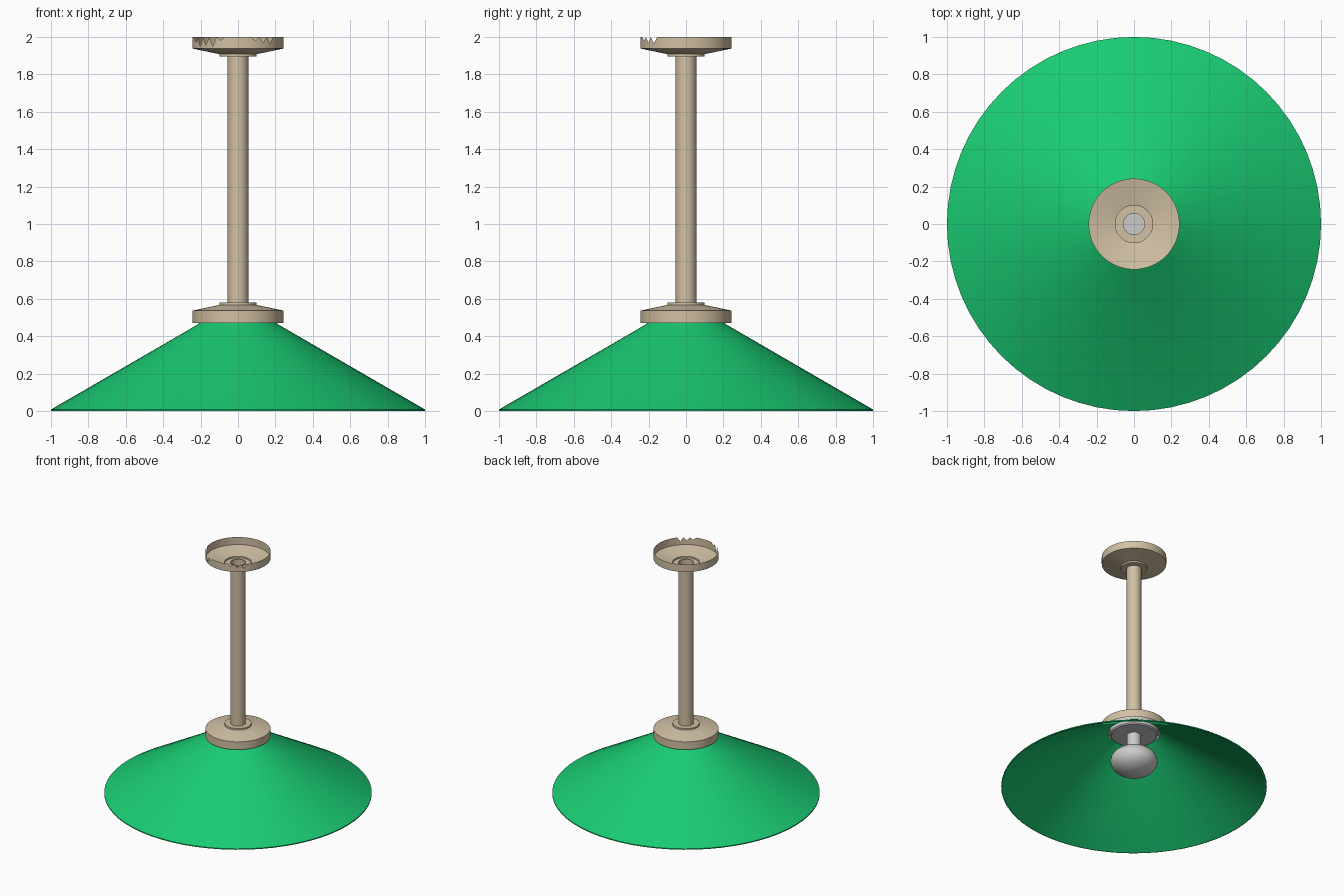
import bpy, bmesh, math

if "Cube" in bpy.data.objects:
    bpy.data.objects.remove(bpy.data.objects["Cube"])

SEG = 64


def material(name, color):
    m = bpy.data.materials.new(name)
    m.diffuse_color = color
    m.use_nodes = True
    m.node_tree.nodes["Principled BSDF"].inputs["Base Color"].default_value = m.diffuse_color
    return m


TAN = material("tan_metal", (0.64, 0.53, 0.37, 1))
GREEN = material("green_enamel", (0.01, 0.60, 0.17, 1))


def lathe(name, profile, mat=None, seg=SEG, closed=False, notches=None):
    """Revolve (radius, z) points around z; radius 0 makes a pole."""
    bm = bmesh.new()
    rings = []
    for r, z in profile:
        if r == 0:
            rings.append([bm.verts.new((0, 0, z))] * seg)
        else:
            rings.append([bm.verts.new((r * math.cos(2 * math.pi * i / seg),
                                        r * math.sin(2 * math.pi * i / seg), z))
                          for i in range(seg)])
    pairs = list(zip(rings, rings[1:]))
    if closed:
        pairs.append((rings[-1], rings[0]))
    for a, b in pairs:
        for i in range(seg):
            j = (i + 1) % seg
            quad = list(dict.fromkeys((a[i], a[j], b[j], b[i])))
            bm.faces.new(quad)
    # broken rim: pull single rim points down
    for i, depth in (notches or {}).items():
        rings[-1][i].co.z -= depth
    bmesh.ops.recalc_face_normals(bm, faces=bm.faces)
    me = bpy.data.meshes.new(name)
    bm.to_mesh(me)
    bm.free()
    ob = bpy.data.objects.new(name, me)
    bpy.context.collection.objects.link(ob)
    if mat:
        me.materials.append(mat)
    bpy.ops.object.select_all(action='DESELECT')
    ob.select_set(True)
    bpy.context.view_layer.objects.active = ob
    bpy.ops.object.shade_smooth_by_angle(angle=math.radians(30))
    return ob


# Conical shade, thin shell with an open top
lathe("shade", [(0.99, 0), (1.0, 0), (1.0, 0.008), (0.22, 0.46), (0.20, 0.475),
                (0.195, 0.468), (0.215, 0.452)], GREEN, closed=True)

# Matching cups: one over the shade, one flipped at the ceiling
cup = [(0.056, 0.58), (0.10, 0.58), (0.10, 0.567), (0.243, 0.537), (0.243, 0.472)]
lathe("shade_cap", cup, TAN)
ceiling = [(r, 2.475 - z) for r, z in cup[:-1]] + [(0.243, 2.0)]
lathe("ceiling_cup", ceiling, TAN,
      notches={36: 0.03, 38: 0.05, 40: 0.045, 42: 0.05, 44: 0.02,
               52: 0.02, 54: 0.03, 56: 0.035})

# Hollow rod
lathe("rod", [(0.056, 0.565), (0.056, 1.905)], TAN, seg=32)

# Lamp holder and flattened bulb under the shade
lathe("lamp_holder", [(0, 0.525), (0.18, 0.525), (0.18, 0.455), (0.17, 0.447), (0, 0.447)])
lathe("bulb_neck", [(0.053, 0.45), (0.053, 0.31)], seg=32)
N = 14
lathe("bulb", [(0.178 * math.sin(math.pi * k / N) if 0 < k < N else 0,
                0.223 + 0.113 * math.cos(math.pi * k / N)) for k in range(N + 1)], seg=32)
